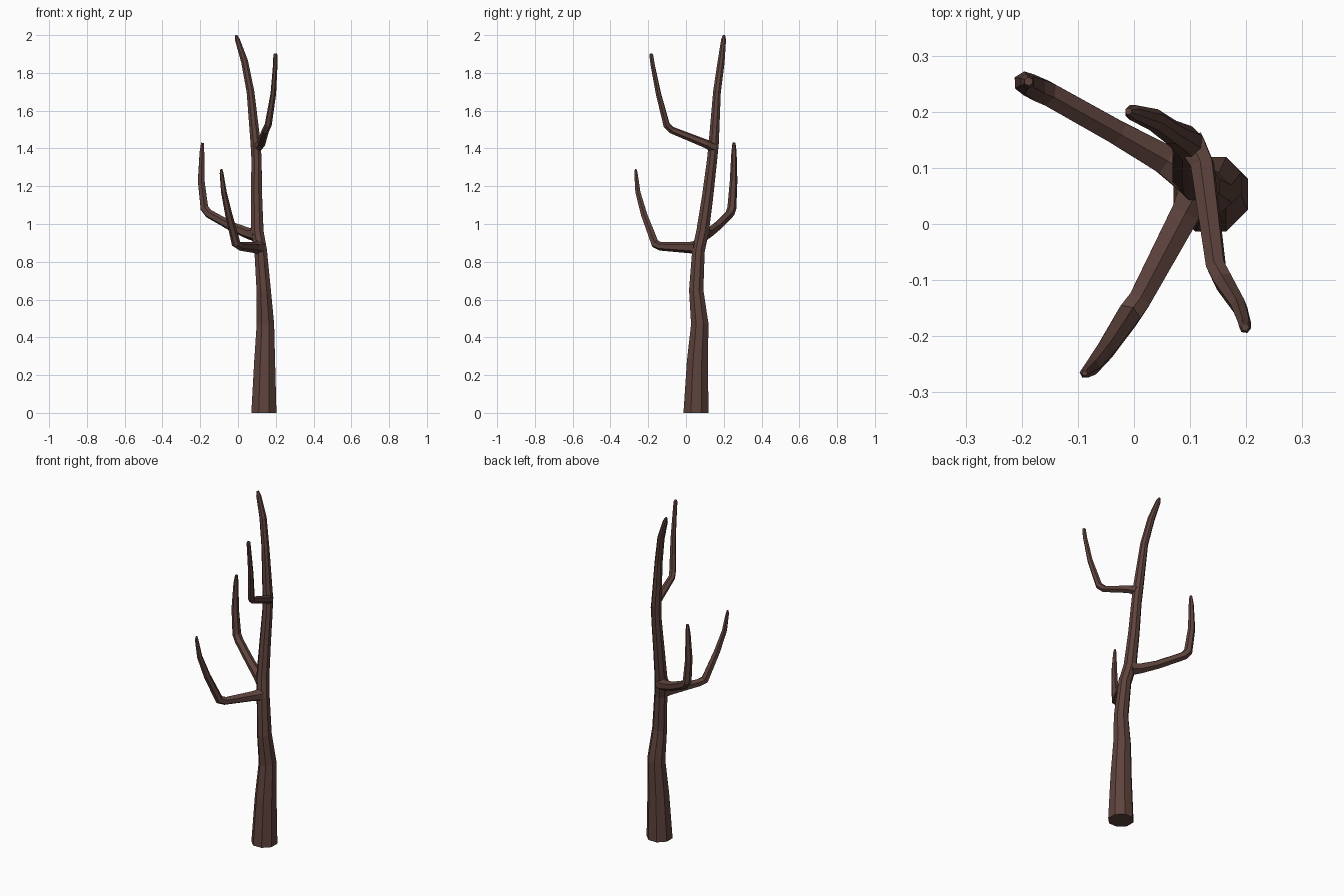
import bpy, bmesh, math
from mathutils import Vector

bark = bpy.data.materials.new("dark_brown_bark")
bark.diffuse_color = (0.112, 0.056, 0.046, 1)


def limb(name, path, sides):
    """Sweep a tapering polygon along (x, y, z, radius) points, capped at both ends."""
    pts = [Vector(p[:3]) for p in path]
    bm = bmesh.new()
    rings = []
    side = None
    for i, p in enumerate(pts):
        before = (p - pts[i - 1]).normalized() if i else Vector()
        after = (pts[i + 1] - p).normalized() if i < len(pts) - 1 else Vector()
        t = (before + after).normalized()
        if name == "trunk" and i == 0:
            t = Vector((0, 0, 1))          # flat foot on the ground
        if side is None:
            side = Vector((1, 0, 0)) if abs(t.z) > 0.9 else t.cross(Vector((0, 0, 1)))
        side = (side - t * side.dot(t)).normalized()
        up = t.cross(side)
        ring = []
        for k in range(sides):
            a = 2 * math.pi * (k + 0.5) / sides
            ring.append(bm.verts.new(p + path[i][3] * (side * math.cos(a) + up * math.sin(a))))
        rings.append(ring)
    for a, b in zip(rings, rings[1:]):
        for k in range(sides):
            n = (k + 1) % sides
            bm.faces.new((a[k], a[n], b[n], b[k]))
    bm.faces.new(rings[0][::-1])
    bm.faces.new(rings[-1])
    bmesh.ops.recalc_face_normals(bm, faces=bm.faces)
    me = bpy.data.meshes.new(name)
    bm.to_mesh(me)
    bm.free()
    me.materials.append(bark)
    ob = bpy.data.objects.new(name, me)
    bpy.context.collection.objects.link(ob)


# Trunk, bending gently and tapering to the tip
limb("trunk", [
    (0.137, 0.053, 0.00, 0.072), (0.141, 0.060, 0.27, 0.060),
    (0.145, 0.073, 0.47, 0.050), (0.136, 0.054, 0.65, 0.041),
    (0.120, 0.066, 0.86, 0.036), (0.102, 0.088, 0.96, 0.036),
    (0.098, 0.115, 1.15, 0.032), (0.098, 0.138, 1.34, 0.029),
    (0.093, 0.147, 1.43, 0.029), (0.066, 0.164, 1.70, 0.022),
    (0.035, 0.186, 1.86, 0.020), (-0.003, 0.199, 1.975, 0.014),
    (-0.010, 0.201, 2.00, 0.006)], 8)

# Lower front branch
limb("lower_front_branch", [
    (0.112, 0.056, 0.875, 0.038), (0.092, 0.020, 0.875, 0.030),
    (0.010, -0.135, 0.882, 0.023), (-0.010, -0.163, 0.895, 0.024),
    (-0.049, -0.222, 1.05, 0.019), (-0.075, -0.255, 1.17, 0.015),
    (-0.087, -0.265, 1.27, 0.010), (-0.088, -0.266, 1.29, 0.005)], 6)

# Lower back branch
limb("lower_back_branch", [
    (0.095, 0.092, 0.945, 0.040), (0.055, 0.115, 0.95, 0.030),
    (-0.03, 0.163, 0.985, 0.025), (-0.155, 0.233, 1.055, 0.024),
    (-0.178, 0.243, 1.085, 0.024), (-0.195, 0.252, 1.23, 0.020),
    (-0.191, 0.254, 1.38, 0.014), (-0.188, 0.254, 1.43, 0.008)], 6)

# Upper front branch
limb("upper_front_branch", [
    (0.100, 0.147, 1.405, 0.028), (0.122, 0.105, 1.425, 0.023),
    (0.146, -0.075, 1.497, 0.019), (0.160, -0.103, 1.525, 0.019),
    (0.187, -0.146, 1.69, 0.015), (0.197, -0.176, 1.84, 0.012),
    (0.198, -0.184, 1.895, 0.011), (0.198, -0.184, 1.902, 0.007)], 6)
